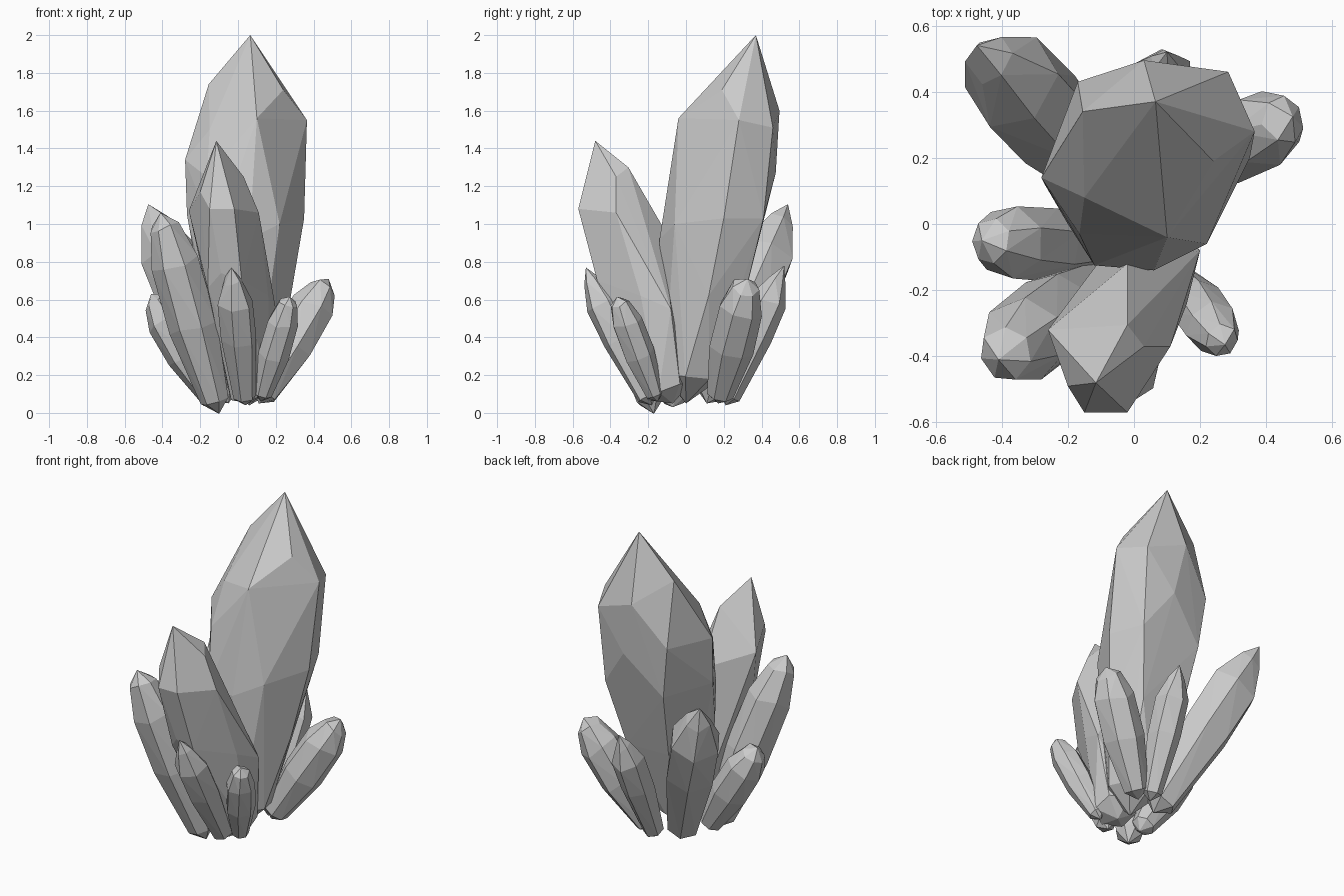
import bpy, bmesh, math, random
from mathutils import Vector

random.seed(4)


def hull(name, points):
    """Flat-faced convex crystal wrapped around a few corner points."""
    bm = bmesh.new()
    for p in points:
        bm.verts.new(p)
    bmesh.ops.convex_hull(bm, input=bm.verts)
    loose = [v for v in bm.verts if not v.link_faces]
    bmesh.ops.delete(bm, geom=loose, context='VERTS')
    bmesh.ops.recalc_face_normals(bm, faces=bm.faces)
    mesh = bpy.data.meshes.new(name)
    bm.to_mesh(mesh)
    bm.free()
    obj = bpy.data.objects.new(name, mesh)
    bpy.context.collection.objects.link(obj)
    return obj


def ring(centre, axis, radius, sides, turn=0.0, jitter=0.0):
    """Corner points around an axis."""
    q = axis.to_track_quat('Z', 'Y')
    out = []
    for i in range(sides):
        a = turn + math.tau * i / sides
        p = Vector((radius * math.cos(a), radius * math.sin(a),
                    random.uniform(-jitter, jitter)))
        out.append(centre + q @ p)
    return out


POINTED = [(0.06, 0.62), (0.48, 0.99), (0.75, 1.0), (0.90, 0.5)]
BLUNT = [(0.07, 0.60), (0.45, 1.02), (0.76, 1.0), (0.93, 0.62)]


def crystal(name, base, tip, radius, profile, sides=6, turn=0.0):
    base, tip = Vector(base), Vector(tip)
    axis = tip - base
    pts = [base, tip]
    for k, (t, r) in enumerate(profile):
        pts += ring(base + axis * t, axis, radius * r, sides,
                    turn + 0.06 * k, 0.02 * axis.length if k else 0)
    return hull(name, pts)


# Large main crystal: tip, shoulder corners, waist corners, small foot
main = [(0.065, 0.37, 2.0), (0.24, 0.19, 1.71), (0.365, 0.28, 1.55),
        (0.285, 0.46, 1.51), (0.03, 0.495, 1.60), (-0.155, 0.34, 1.74),
        (-0.17, 0.43, 1.35), (-0.28, 0.14, 1.34), (-0.15, 0.08, 1.50),
        (0.10, -0.04, 1.56), (0.35, 0.20, 1.03), (-0.27, 0.12, 1.05),
        (0.06, -0.14, 0.92), (-0.165, -0.03, 1.25), (-0.12, -0.125, 0.92),
        (0.22, -0.06, 1.0), (-0.20, 0.0, 0.75),
        (0.10, 0.475, 1.27), (0.27, 0.41, 1.03), (-0.13, 0.41, 1.03),
        (0.28, 0.12, 0.62), (0.19, 0.31, 0.62), (-0.09, 0.30, 0.62)]
main += ring(Vector((0.03, 0.02, 0.19)), Vector((0, 0.1, 1)), 0.155, 7, 0.3)
hull("main_crystal", main + [(0.03, 0.0, 0.05)])

# Second crystal leaning forward
front = [(-0.115, -0.48, 1.44), (-0.02, -0.305, 1.30), (0.03, -0.37, 1.25),
         (0.11, -0.37, 1.06), (-0.02, -0.57, 1.08), (-0.15, -0.57, 1.08),
         (-0.20, -0.49, 1.17), (-0.26, -0.32, 1.07), (-0.02, -0.12, 0.98),
         (0.20, -0.08, 0.55), (0.16, -0.24, 0.62), (-0.16, -0.42, 0.66),
         (0.02, -0.47, 0.70), (-0.09, -0.48, 0.74)]
front += ring(Vector((0.06, -0.09, 0.11)), Vector((-0.2, -0.4, 1)), 0.12, 6)
hull("front_crystal", front + [(0.06, -0.07, 0.05)])

# Smaller crystals fanning out around the foot: base, tip, radius
crystal("back_left_crystal", (-0.05, 0.11, 0.05), (-0.475, 0.54, 1.105),
        0.153, POINTED, 6, 0.2)
crystal("tall_left_crystal", (-0.10, -0.17, -0.005), (-0.41, -0.41, 1.06),
        0.132, BLUNT, 7, 0.5)
crystal("short_left_crystal", (-0.10, -0.07, 0.03), (-0.46, -0.05, 0.63),
        0.112, BLUNT, 7, 0.1)
crystal("small_front_crystal", (0.04, -0.18, 0.04), (-0.035, -0.53, 0.77),
        0.097, POINTED, 6, 0.4)
crystal("small_front_right_crystal", (0.12, -0.15, 0.06),
        (0.275, -0.365, 0.615), 0.083, BLUNT, 7, 0.0)
crystal("right_crystal", (0.11, 0.17, 0.05), (0.48, 0.325, 0.71),
        0.12, BLUNT, 7, 0.3)
crystal("small_back_crystal", (0.06, 0.21, 0.04), (0.10, 0.52, 0.78),
        0.095, POINTED, 6, 0.6)
